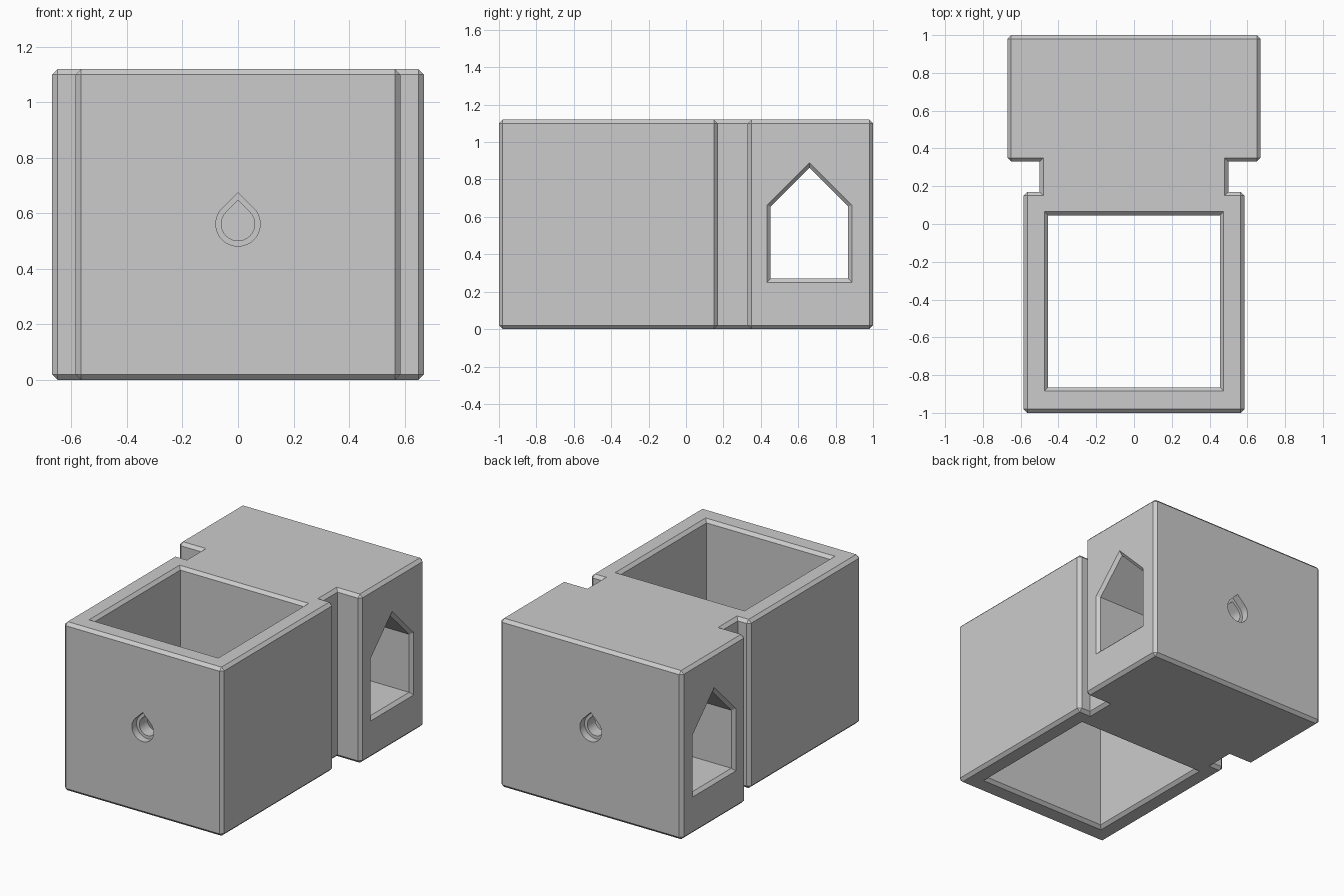
import bpy, bmesh
from math import sin, cos, radians, sqrt
from mathutils import Vector

HEIGHT, CHAMFER = 1.12, 0.02

if "Cube" in bpy.data.objects:
    bpy.data.objects.remove(bpy.data.objects["Cube"], do_unlink=True)

grey = bpy.data.materials.new("plain grey")
grey.use_nodes = True
colour = (0.6, 0.6, 0.6, 1)
grey.diffuse_color = colour
grey.node_tree.nodes["Principled BSDF"].inputs["Base Color"].default_value = colour


def make_object(name, bm):
    bmesh.ops.recalc_face_normals(bm, faces=bm.faces)
    mesh = bpy.data.meshes.new(name)
    bm.to_mesh(mesh)
    bm.free()
    mesh.materials.append(grey)
    obj = bpy.data.objects.new(name, mesh)
    bpy.context.collection.objects.link(obj)
    return obj


def chamfered_block(name, half_width, y0, y1):
    bm = bmesh.new()
    bmesh.ops.create_cube(bm, size=1)
    for v in bm.verts:
        v.co = Vector((v.co.x * 2 * half_width,
                       (y0 + y1) / 2 + v.co.y * (y1 - y0),
                       (v.co.z + 0.5) * HEIGHT))
    bmesh.ops.bevel(bm, geom=bm.edges[:], offset=CHAMFER, segments=1,
                    affect='EDGES', profile=0.5)
    return make_object(name, bm)


def loft(name, loops):
    """Closed solid through matching loops of points."""
    bm = bmesh.new()
    rings = [[bm.verts.new(p) for p in loop] for loop in loops]
    n = len(rings[0])
    for a, b in zip(rings, rings[1:]):
        for i in range(n):
            j = (i + 1) % n
            bm.faces.new((a[i], a[j], b[j], b[i]))
    bm.faces.new(rings[0])
    bm.faces.new(rings[-1])
    return make_object(name, bm)


def combine(target, other, operation):
    mod = target.modifiers.new(other.name, 'BOOLEAN')
    mod.operation, mod.solver, mod.object = operation, 'EXACT', other
    bpy.context.view_layer.objects.active = target
    bpy.ops.object.modifier_apply(modifier=mod.name)
    bpy.data.objects.remove(other, do_unlink=True)


def flared(low, high):
    """Stations and offsets for a cut that opens out at both ends."""
    c = CHAMFER
    return [(low - c, 2 * c), (low + c, 0), (high - c, 0), (high + c, 2 * c)]


def pocket_loop(z, o):
    x, y0, y1 = 0.455 + o, -0.865 - o, 0.045 + o
    return [(-x, y0, z), (x, y0, z), (x, y1, z), (-x, y1, z)]


def window_loop(x, o):
    # upright opening with a pointed 45 degree roof
    y, half, peak = 0.66, 0.207 + o, 0.862 + o * sqrt(2)
    shoulder, base = peak - half, 0.27 - o
    return [(x, y - half, base), (x, y + half, base), (x, y + half, shoulder),
            (x, y, peak), (x, y - half, shoulder)]


def teardrop_loop(y, r):
    z = 0.562
    arc = [radians(a) for a in range(135, 406, 9)]
    return [(r * cos(a), y, z + r * sin(a)) for a in arc] + [(0, y, z + r * sqrt(2))]


# Body: front box, narrow neck, wide rear box
body = chamfered_block("holder_body", 0.585, -1, 0.17)
combine(body, chamfered_block("neck", 0.5, 0.1, 0.4), 'UNION')
combine(body, chamfered_block("rear_box", 0.67, 0.33, 1), 'UNION')

# Square shaft from top to bottom, and window from side to side
combine(body, loft("shaft", [pocket_loop(*s) for s in flared(0, HEIGHT)]), 'DIFFERENCE')
combine(body, loft("window", [window_loop(*s) for s in flared(-0.67, 0.67)]), 'DIFFERENCE')

# Stepped teardrop holes through the front and rear walls
for side, inner in ((-1, 0.8), (1, 0.8)):
    steps = [(1.05, 0.08), (0.95, 0.08), (0.95, 0.06), (inner, 0.06)]
    hole = loft("screw_hole", [teardrop_loop(side * y, r) for y, r in steps])
    combine(body, hole, 'DIFFERENCE')

bpy.ops.object.select_all(action='DESELECT')
body.select_set(True)
bpy.context.view_layer.objects.active = body
bpy.ops.object.shade_smooth_by_angle(angle=radians(25))
